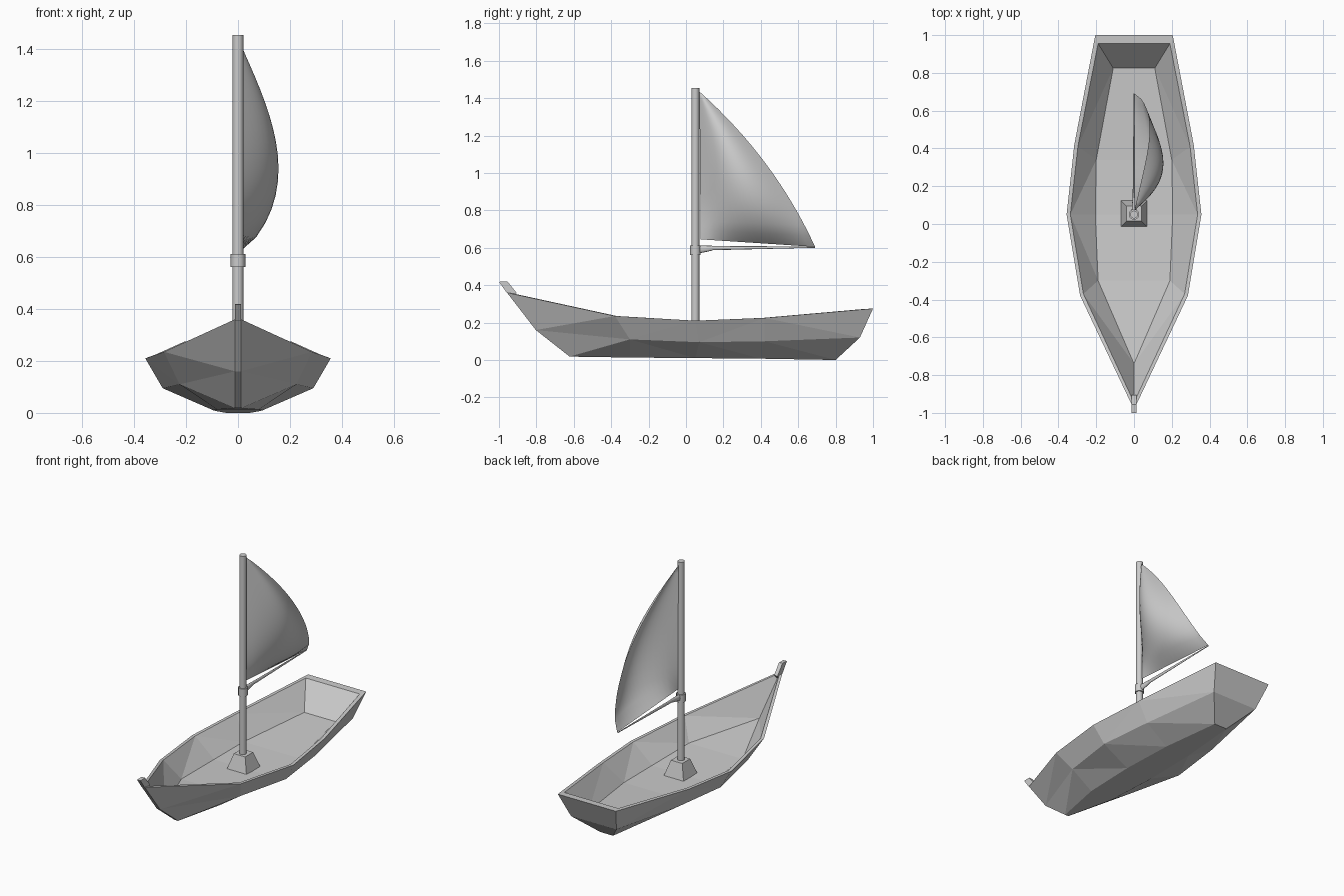
import bpy, bmesh, math
from mathutils import Vector

if "Cube" in bpy.data.objects:
    bpy.data.objects.remove(bpy.data.objects["Cube"])

MAST_Y = 0.05


def make_object(name, bm, smooth=False):
    bmesh.ops.recalc_face_normals(bm, faces=bm.faces)
    me = bpy.data.meshes.new(name)
    bm.to_mesh(me)
    bm.free()
    for p in me.polygons:
        p.use_smooth = smooth
    ob = bpy.data.objects.new(name, me)
    bpy.context.collection.objects.link(ob)
    return ob


def grid(name, rows, smooth=False):
    """Skin rows of points, welding shared points and dropping empty faces."""
    bm = bmesh.new()
    seen = {}

    def vert(p):
        key = tuple(round(c, 5) for c in p)
        if key not in seen:
            seen[key] = bm.verts.new(key)
        return seen[key]

    vs = [[vert(p) for p in row] for row in rows]
    for a, b in zip(vs, vs[1:]):
        for i in range(len(a) - 1):
            loop = list(dict.fromkeys((a[i], a[i + 1], b[i + 1], b[i])))
            if len(loop) > 2:
                bm.faces.new(loop)
    if not smooth:
        bmesh.ops.triangulate(bm, faces=bm.faces[:])
    return make_object(name, bm, smooth)


def cone(name, p0, p1, r0, r1, sides, spin=0.0, smooth=True):
    p0, p1 = Vector(p0), Vector(p1)
    bpy.ops.mesh.primitive_cone_add(vertices=sides, radius1=r0, radius2=r1,
                                    depth=(p1 - p0).length, location=(p0 + p1) / 2)
    ob = bpy.context.object
    ob.name = name
    ob.rotation_euler = (p1 - p0).to_track_quat('Z', 'Y').to_euler() if not spin else (0, 0, spin)
    if smooth:
        bpy.ops.object.shade_smooth_by_angle(angle=math.radians(50))
    return ob


# Hull: half-width lines from bow to stern, mirrored across x
floor = [(0, -.74, .15), (.19, -.30, .108), (.205, .05, .095), (.2, .34, .098), (.11, .825, .125)]
rim_in = [(0, -.945, .36), (.268, -.37, .235), (.337, .05, .21), (.297, .41, .225), (.19, .955, .273)]
rim_out = [(.012, -.957, .36), (.285, -.38, .235), (.357, .05, .21), (.316, .42, .225), (.205, 1, .275)]
chine = [(.012, -.803, .16), (.225, -.30, .11), (.29, .07, .095), (.25, .42, .10), (.16, .93, .12)]
bottom = [(.012, -.622, .018), (.08, -.3, .013), (.095, .05, .01), (.085, .4, .007), (.045, .8, 0)]


def centred(line):
    return [(0, y, z) for _, y, z in line]


lines = [centred(floor), floor, rim_in, rim_out, chine, bottom, centred(bottom)]
# extra stations on the centre line close the bow and the stern
hull = grid("hull", [[(0,) + ln[0][1:]] + ln + [(0,) + ln[-1][1:]] for ln in lines])
mirror = hull.modifiers.new("mirror", 'MIRROR')
mirror.merge_threshold = 0.0005

# Stem post head rising from the bow
profile = [(-1, .418), (-.957, .358), (-.925, .33), (-.905, .358), (-.955, .42)]
bm = bmesh.new()
face = bm.faces.new([bm.verts.new((-.012, y, z)) for y, z in profile])
ext = bmesh.ops.extrude_face_region(bm, geom=[face])
bmesh.ops.translate(bm, vec=(.024, 0, 0),
                    verts=[g for g in ext["geom"] if isinstance(g, bmesh.types.BMVert)])
make_object("stem_post", bm)

# Mast, its foot block and collar
cone("mast_foot", (0, MAST_Y + .005, .093), (0, MAST_Y + .005, .19),
     .07 * math.sqrt(2), .04 * math.sqrt(2), 4, spin=math.pi / 4, smooth=False)
cone("mast", (0, MAST_Y, .18), (0, MAST_Y, 1.455), .021, .021, 12)
cone("mast_collar", (0, MAST_Y, .562), (0, MAST_Y, .612), .028, .028, 12)

# Boom, tapering to the sail corner, with a thicker socket at the mast
for name, y0, z0, y1, z1, r0, r1 in (("boom", .06, .598, .69, .603, .013, .003),
                                     ("boom_socket", .06, .59, .14, .598, .022, .013)):
    cone(name, (0, y0, z0), (0, y1, z1), r0, r1, 8).scale = (.6, 1, 1)

# Sail: bellied sheet between the mast edge and a curved trailing edge
N = 16
rows = []
for j in range(N + 1):
    v = j / N
    luff = Vector((0, .078 - .006 * v, .645 + .79 * v))
    leech = (Vector((0, .69, .605)) * (1 - v) ** 2
             + Vector((0, .475, 1.075)) * 2 * v * (1 - v)
             + Vector((0, .072, 1.435)) * v ** 2)
    swell = math.sin(math.pi * v ** .7)
    row = []
    for i in range(N + 1):
        u = i / N
        p = luff.lerp(leech, u)
        p.x = swell * (.08 * u + .11 * math.sin(math.pi * u)) + .003
        row.append(p)
    rows.append(row)
grid("sail", rows, smooth=True)
